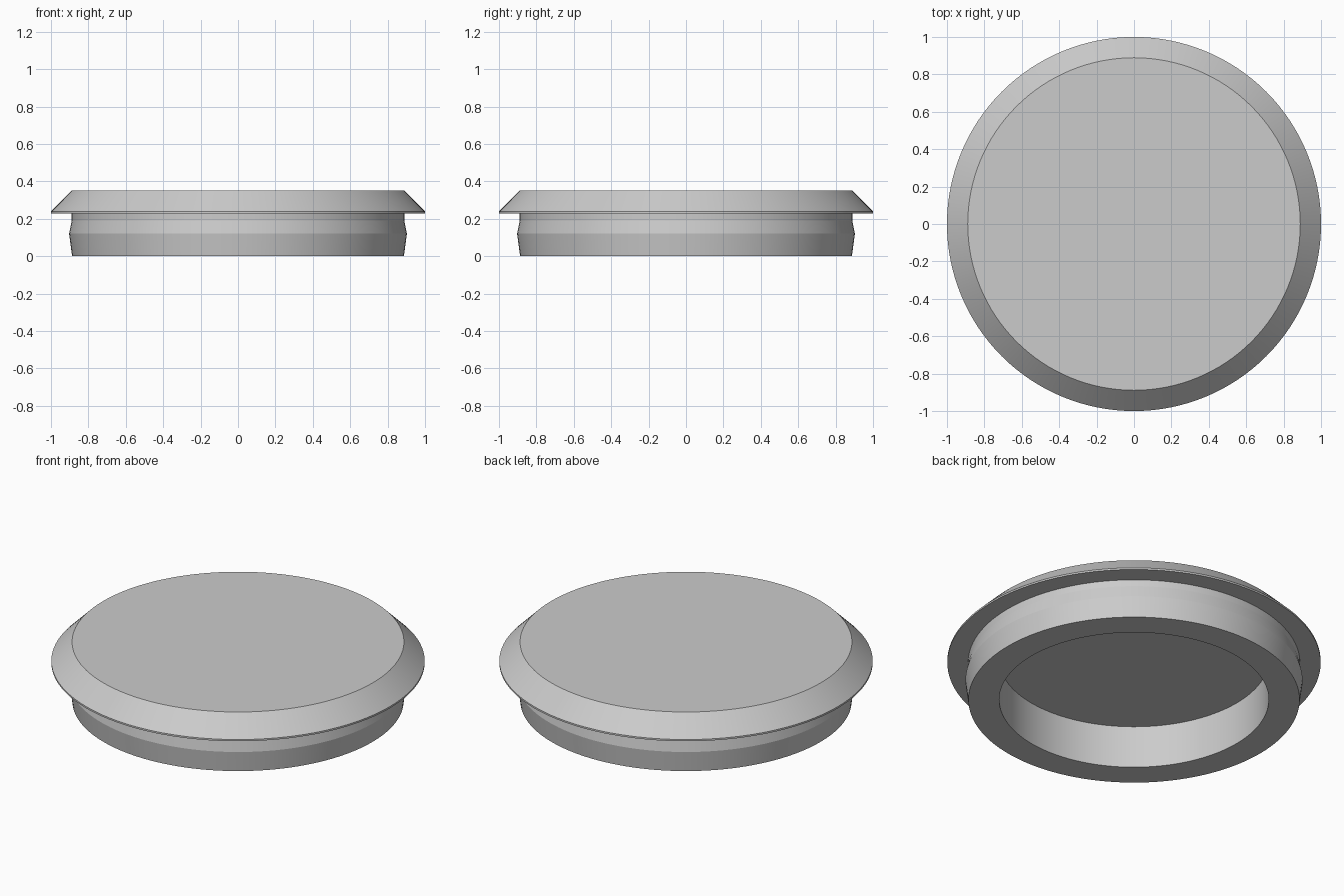
import bpy
import bmesh
import math

SEGMENTS = 128

cube = bpy.data.objects.get("Cube")
if cube:
    bpy.data.objects.remove(cube, do_unlink=True)

# One plain grey plastic
grey = bpy.data.materials.new("light_grey")
grey.use_nodes = True
colour = (0.6, 0.6, 0.6, 1.0)
grey.diffuse_color = colour
grey.node_tree.nodes["Principled BSDF"].inputs["Base Color"].default_value = colour


def lathe(name, profile):
    """Revolve a closed (radius, height) outline that starts and ends on the axis."""
    bm = bmesh.new()
    rings = []
    for radius, z in profile:
        rings.append([bm.verts.new((radius * math.cos(math.tau * i / SEGMENTS),
                                    radius * math.sin(math.tau * i / SEGMENTS), z))
                      for i in range(SEGMENTS)])
    for low, high in zip(rings, rings[1:]):
        for i in range(SEGMENTS):
            j = (i + 1) % SEGMENTS
            bm.faces.new((low[i], low[j], high[j], high[i]))
    # Flat discs close both ends
    bm.faces.new(rings[0])
    bm.faces.new(rings[-1])
    bmesh.ops.recalc_face_normals(bm, faces=bm.faces)
    mesh = bpy.data.meshes.new(name)
    bm.to_mesh(mesh)
    bm.free()
    mesh.materials.append(grey)
    obj = bpy.data.objects.new(name, mesh)
    bpy.context.collection.objects.link(obj)
    bpy.ops.object.select_all(action="DESELECT")
    obj.select_set(True)
    bpy.context.view_layer.objects.active = obj
    bpy.ops.object.shade_smooth_by_angle(angle=math.radians(5))
    return obj


# Hollow plug with a snap ridge, under a bevelled flange cap
lathe("plug_cap", [
    (0.722, 0.25),   # recess ceiling
    (0.722, 0.0),    # recess mouth
    (0.887, 0.0),    # plug foot
    (0.903, 0.12),   # snap ridge
    (0.889, 0.19),   # neck
    (0.889, 0.229),  # flange underside
    (1.0, 0.229),    # flange lip
    (1.0, 0.239),
    (0.889, 0.35),   # top disc
])
